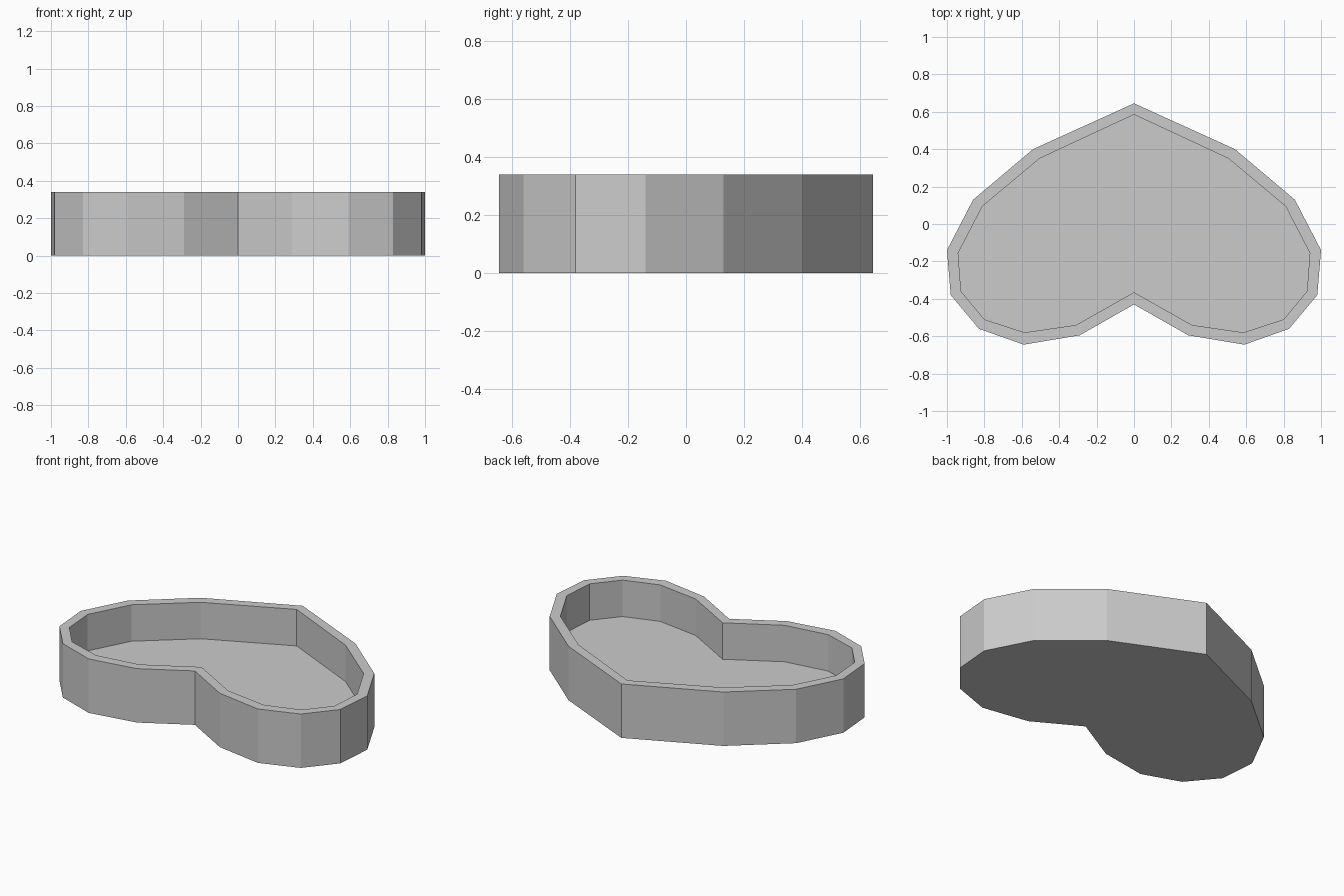
import bpy
import bmesh

cube = bpy.data.objects.get("Cube")
if cube:
    bpy.data.objects.remove(cube, do_unlink=True)

HEIGHT = 0.34
FLOOR = 0.11

# Half profiles of the heart, from the back tip round to the front notch
OUTER = [(0, 0.645), (0.54, 0.40), (0.86, 0.13), (1.0, -0.14), (0.98, -0.38),
         (0.83, -0.56), (0.59, -0.645), (0.29, -0.595), (0, -0.43)]
INNER = [(0, 0.585), (0.505, 0.35), (0.81, 0.095), (0.94, -0.155), (0.925, -0.36),
         (0.80, -0.51), (0.585, -0.58), (0.31, -0.54), (0, -0.365)]

grey = bpy.data.materials.new("plain grey")
grey.use_nodes = True
grey.diffuse_color = (0.6, 0.6, 0.6, 1)
grey.node_tree.nodes["Principled BSDF"].inputs["Base Color"].default_value = (0.6, 0.6, 0.6, 1)


def ring(bm, half, z):
    """Mirror a half profile into a closed loop of vertices at height z."""
    loop = half + [(-x, y) for x, y in reversed(half[1:-1])]
    return [bm.verts.new((x, y, z)) for x, y in loop]


def bridge(bm, a, b):
    """Join two matching loops with quads."""
    for i in range(len(a)):
        j = (i + 1) % len(a)
        bm.faces.new((a[i], a[j], b[j], b[i]))


# Heart-shaped tray: base, outer wall, rim, inner wall and floor
bm = bmesh.new()
loops = [ring(bm, OUTER, 0), ring(bm, OUTER, HEIGHT),
         ring(bm, INNER, HEIGHT), ring(bm, INNER, FLOOR)]
for lower, upper in zip(loops, loops[1:]):
    bridge(bm, lower, upper)
bm.faces.new(loops[0])
bm.faces.new(loops[-1])
bmesh.ops.recalc_face_normals(bm, faces=bm.faces)

mesh = bpy.data.meshes.new("heart_tray")
bm.to_mesh(mesh)
bm.free()
mesh.materials.append(grey)
tray = bpy.data.objects.new("heart_tray", mesh)
bpy.context.collection.objects.link(tray)
